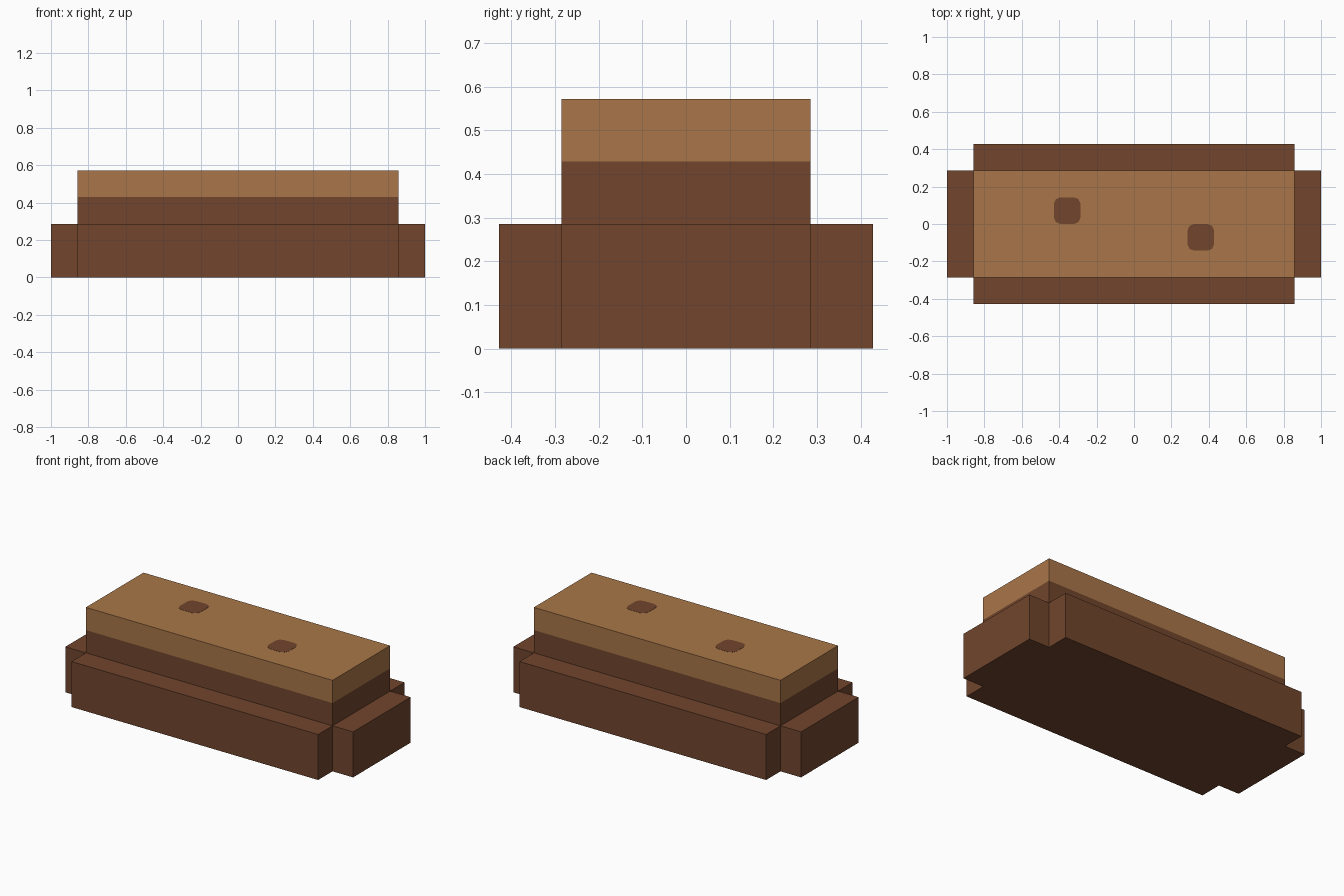
import bpy
import bmesh
from mathutils import Vector

U = 1 / 7                      # module that every dimension is a multiple of
BODY_X, BODY_Y, ARM = 6 * U, 2 * U, U
BASE_TOP, SPLIT, TOP = 2 * U, 3 * U, 4 * U

cube = bpy.data.objects.get("Cube")
if cube:
    bpy.data.objects.remove(cube, do_unlink=True)


def material(name, colour):
    mat = bpy.data.materials.new(name)
    mat.use_nodes = True
    mat.diffuse_color = colour
    mat.node_tree.nodes["Principled BSDF"].inputs["Base Color"].default_value = colour
    return mat


brown = material("dark brown", (0.165, 0.060, 0.026, 1))
tan = material("light tan", (0.397, 0.181, 0.065, 1))


def prism(name, outline, z0, z1, mats):
    """Extrude a flat outline from z0 to z1, splitting colour at SPLIT."""
    bm = bmesh.new()
    face = bm.faces.new([bm.verts.new((x, y, z0)) for x, y in outline])
    up = bmesh.ops.extrude_face_region(bm, geom=[face], use_keep_orig=True)["geom"]
    verts = [v for v in up if isinstance(v, bmesh.types.BMVert)]
    bmesh.ops.translate(bm, verts=verts, vec=(0, 0, z1 - z0))
    if len(mats) > 1:
        bmesh.ops.bisect_plane(bm, geom=bm.verts[:] + bm.edges[:] + bm.faces[:],
                               plane_co=(0, 0, SPLIT), plane_no=(0, 0, 1))
        for f in bm.faces:
            f.material_index = int(f.calc_center_median().z > SPLIT)
    bmesh.ops.recalc_face_normals(bm, faces=bm.faces[:])
    mesh = bpy.data.meshes.new(name)
    bm.to_mesh(mesh)
    bm.free()
    for m in mats:
        mesh.materials.append(m)
    obj = bpy.data.objects.new(name, mesh)
    bpy.context.collection.objects.link(obj)
    return obj


# Cross-shaped base: one quarter of the outline, turned through the corners
outline = []
for sx, sy in ((1, 1), (-1, 1), (-1, -1), (1, -1)):
    corner = [(BODY_X + ARM, BODY_Y), (BODY_X, BODY_Y), (BODY_X, BODY_Y + ARM)]
    if sx * sy < 0:
        corner.reverse()
    outline += [(sx * x, sy * y) for x, y in corner]
prism("base", outline, 0, BASE_TOP, [brown])

# Upper block, dark below and light above
block = [(-BODY_X, -BODY_Y), (BODY_X, -BODY_Y), (BODY_X, BODY_Y), (-BODY_X, BODY_Y)]
prism("upper_block", block, BASE_TOP, TOP, [brown, tan])


# Rounded square spots painted on the top
def rounded_square(cx, cy, half, cut):
    points = []
    mid = cut * 0.3
    for sx, sy in ((1, 1), (-1, 1), (-1, -1), (1, -1)):
        corner = [(half, half - cut), (half - mid, half - mid), (half - cut, half)]
        if sx * sy < 0:
            corner.reverse()
        points += [(cx + sx * x, cy + sy * y) for x, y in corner]
    return points


for side, name in ((-1, "right_spot"), (1, "left_spot")):
    spot = rounded_square(side * 2.5 * U, -side * U / 2, U / 2, 0.035)
    prism(name, spot, TOP - 0.001, TOP + 0.001, [brown])
